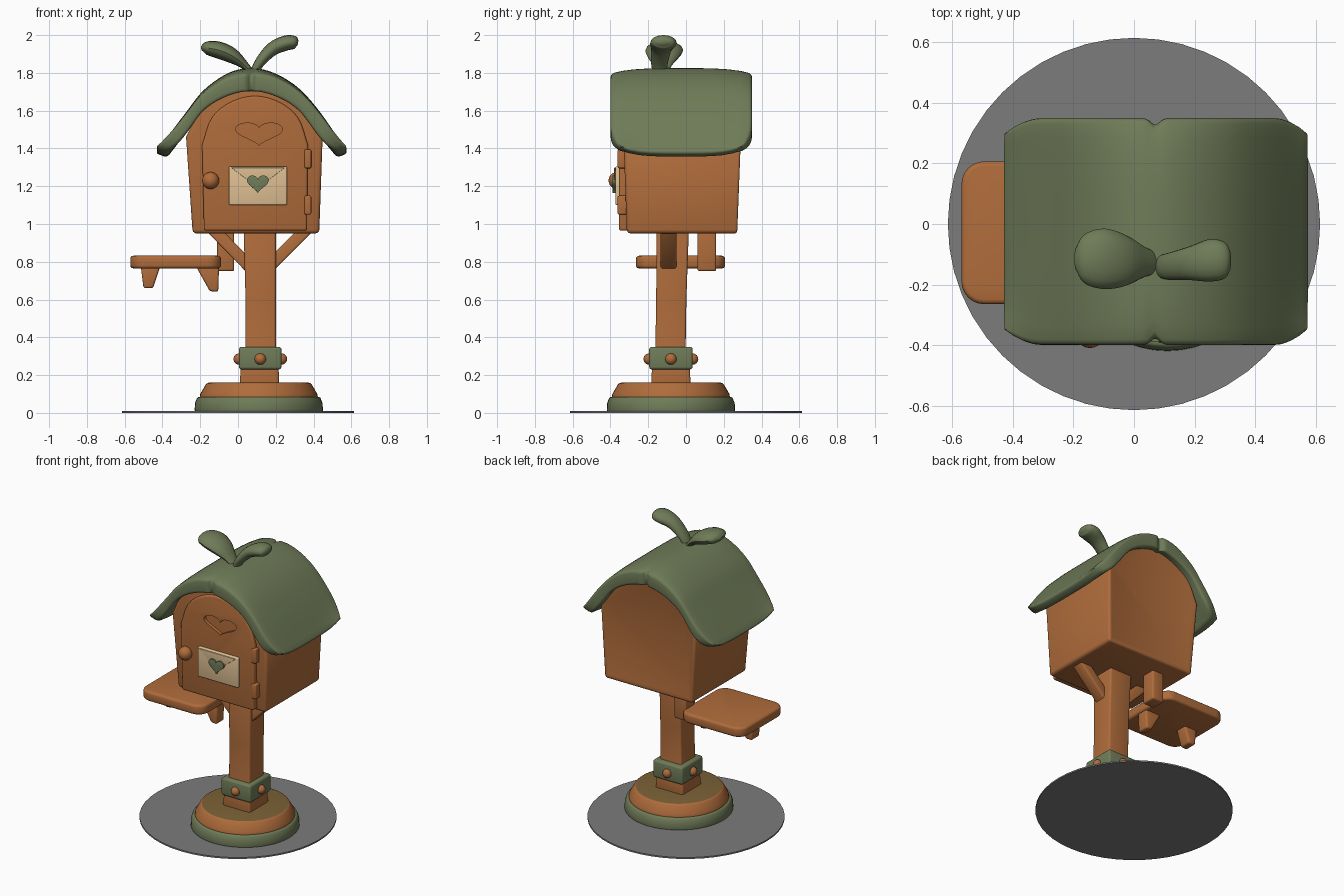
import bpy, bmesh, math
from mathutils import Vector

if "Cube" in bpy.data.objects:
    bpy.data.objects.remove(bpy.data.objects["Cube"])


def material(name, rgb):
    m = bpy.data.materials.new(name)
    m.diffuse_color = (*rgb, 1)
    m.use_nodes = True
    m.node_tree.nodes["Principled BSDF"].inputs["Base Color"].default_value = m.diffuse_color
    return m


ORANGE = material("orange_wood", (0.43, 0.150, 0.044))
GREEN = material("moss_green", (0.160, 0.200, 0.098))
CREAM = material("cream_paper", (0.74, 0.52, 0.29))
GREY = material("grey_stone", (0.20, 0.20, 0.20))
OLIVE = material("olive_brown", (0.20, 0.122, 0.038))


def finish(name, bm, mat, bevel=0.0, segments=3, cutter=None):
    """Turn a bmesh into a bevelled, smooth shaded object."""
    bmesh.ops.recalc_face_normals(bm, faces=bm.faces)
    me = bpy.data.meshes.new(name)
    bm.to_mesh(me)
    bm.free()
    ob = bpy.data.objects.new(name, me)
    bpy.context.collection.objects.link(ob)
    me.materials.append(mat)
    bpy.ops.object.select_all(action='DESELECT')
    ob.select_set(True)
    bpy.context.view_layer.objects.active = ob
    if bevel:
        b = ob.modifiers.new("soft_edges", 'BEVEL')
        b.width, b.segments, b.limit_method = bevel, segments, 'ANGLE'
        b.angle_limit = math.radians(40)
        bpy.ops.object.modifier_apply(modifier=b.name)
    if cutter:
        c = ob.modifiers.new("cut", 'BOOLEAN')
        c.operation, c.object, c.solver = 'DIFFERENCE', cutter, 'EXACT'
        bpy.ops.object.modifier_apply(modifier=c.name)
    bpy.ops.object.shade_smooth_by_angle(angle=math.radians(40))
    return ob


def loft(name, rings, mat, bevel=0.0):
    """Skin a list of equal-length closed rings and cap both ends."""
    bm = bmesh.new()
    vs = [[bm.verts.new(p) for p in r] for r in rings]
    n = len(vs[0])
    for a, b in zip(vs, vs[1:]):
        for i in range(n):
            bm.faces.new((a[i], a[(i + 1) % n], b[(i + 1) % n], b[i]))
    bm.faces.new(vs[0])
    bm.faces.new(vs[-1])
    return finish(name, bm, mat, bevel)


def extrude(name, pts, y0, y1, mat, bevel=0.0, cutter=None, back_inset=0.0):
    """Front-view outline (x, z) pulled from y0 to y1."""
    bm = bmesh.new()
    a = [bm.verts.new((x, y0, z)) for x, z in pts]
    b = [bm.verts.new((x, y1, z)) for x, z in pts]
    n = len(pts)
    for i in range(n):
        bm.faces.new((a[i], a[(i + 1) % n], b[(i + 1) % n], b[i]))
    bm.faces.new(a)
    back = bm.faces.new(b)
    if back_inset:
        bmesh.ops.recalc_face_normals(bm, faces=bm.faces)
        bmesh.ops.inset_region(bm, faces=[back], thickness=back_inset, depth=-0.012)
    return finish(name, bm, mat, bevel, cutter=cutter)


def box(name, lo, hi, mat, bevel=0.012, corner=0.0):
    bm = bmesh.new()
    bmesh.ops.create_cube(bm, size=1)
    for v in bm.verts:
        v.co = [l + (c + 0.5) * (h - l) for c, l, h in zip(v.co, lo, hi)]
    if corner:
        up = [e for e in bm.edges if abs(e.verts[0].co.z - e.verts[1].co.z) > 0.01]
        bmesh.ops.bevel(bm, geom=up, offset=corner, segments=6, profile=0.5, affect='EDGES')
    return finish(name, bm, mat, bevel)


def ball(name, centre, r, mat):
    bm = bmesh.new()
    bmesh.ops.create_uvsphere(bm, u_segments=20, v_segments=12, radius=r)
    bmesh.ops.translate(bm, vec=centre, verts=bm.verts)
    return finish(name, bm, mat)


def spline(pts, n):
    """Catmull-Rom curve through the points, n + 1 samples."""
    p = [Vector(q) for q in pts]
    p = [2 * p[0] - p[1]] + p + [2 * p[-1] - p[-2]]
    out = []
    for k in range(n + 1):
        u = k / n * (len(p) - 3)
        i = min(int(u), len(p) - 4)
        t = u - i
        a, b, c, d = p[i:i + 4]
        out.append(0.5 * (2 * b + (c - a) * t + (2 * a - 5 * b + 4 * c - d) * t * t
                          + (3 * b - a - 3 * c + d) * t ** 3))
    return out


def circle(cx, cy, z, r, n=48):
    return [(cx + r * math.cos(2 * math.pi * i / n), cy + r * math.sin(2 * math.pi * i / n), z)
            for i in range(n)]


def heart(cx, cz, w, h, n=40):
    pts = []
    for i in range(n):
        t = 2 * math.pi * (i + 0.5) / n
        z = 13 * math.cos(t) - 5 * math.cos(2 * t) - 2 * math.cos(3 * t) - math.cos(4 * t)
        pts.append((cx + w / 2 * math.sin(t) ** 3, cz + h * (z + 2.5) / 29))
    return pts


# Ground plate and round plinth
CX, CY = 0.11, -0.08
loft("ground_plate", [circle(0, 0, z, 0.615) for z in (0, 0.01)], GREY)
loft("plinth_ring", [circle(CX, CY, z, r) for z, r in ((0.005, 0.34), (0.05, 0.338), (0.085, 0.325))],
     GREEN, 0.01)
plinth = loft("plinth", [circle(CX, CY, z, r) for z, r in ((0.07, 0.315), (0.10, 0.31), (0.16, 0.275))],
              ORANGE, 0.012)
plinth.data.materials.append(OLIVE)
for f in plinth.data.polygons:
    if f.normal.z > 0.95 and f.center.z > 0.15:
        f.material_index = 1

# Post, band and studs
post = [(0.14, 0.105, 0.113, -0.08), (0.24, 0.10, 0.115, -0.08), (0.35, 0.08, 0.12, -0.082),
        (0.60, 0.08, 0.12, -0.078), (0.97, 0.085, 0.115, -0.07)]
loft("post", [[(x + sx * h, y + sy * h, z) for sx, sy in ((-1, -1), (1, -1), (1, 1), (-1, 1))]
              for z, h, x, y in post], ORANGE, 0.012)
box("post_band", (0.005, -0.195, 0.23), (0.23, 0.035, 0.35), GREEN, 0.014)
for i, (dx, dy) in enumerate(((0, -1), (1, 0), (0, 1), (-1, 0))):
    ball(f"band_stud_{i + 1}", (0.118 + dx * 0.112, CY + dy * 0.115, 0.285), 0.03, ORANGE)

# Struts under the house
extrude("left_strut", [(-0.17, 0.965), (-0.08, 0.965), (0.06, 0.82), (0.06, 0.73)], -0.135, -0.05, ORANGE, 0.01)
extrude("right_strut", [(0.40, 0.965), (0.31, 0.965), (0.17, 0.825), (0.17, 0.735)], -0.135, -0.05, ORANGE, 0.01)

# Side shelf with hanger and feet
box("shelf", (-0.57, -0.265, 0.765), (-0.09, 0.207, 0.832), ORANGE, 0.016, corner=0.075)
box("shelf_hanger", (-0.11, 0.06, 0.75), (-0.02, 0.16, 0.97), ORANGE)
extrude("outer_shelf_foot", [(-0.515, 0.78), (-0.41, 0.78), (-0.45, 0.66), (-0.50, 0.66)], -0.085, 0.0, ORANGE, 0.012)
extrude("inner_shelf_foot", [(-0.225, 0.78), (-0.10, 0.78), (-0.105, 0.64), (-0.15, 0.645)], -0.085, 0.0, ORANGE, 0.012)

# House body with sunken back panel; sides lean outward
arch = spline([(-0.275, 1.46), (-0.18, 1.64), (-0.07, 1.715), (0.07, 1.745),
               (0.22, 1.715), (0.325, 1.63), (0.448, 1.46)], 28)
body = extrude("house_body", [(0.43, 0.95), (-0.24, 0.95)] + [tuple(p) for p in arch],
               -0.32, 0.285, ORANGE, 0.02, back_inset=0.045)
for v in body.data.vertices:
    v.co.y += math.copysign(0.015, v.co.y) * (v.co.z - 1.15) / 0.25 * 0.6

# Arched door with a heart shaped hollow
cut = extrude("heart_cutter", heart(0.112, 1.475, 0.25, 0.12), -0.5, -0.325, ORANGE)
top = spline([(-0.19, 1.42), (-0.14, 1.56), (-0.04, 1.645), (0.09, 1.678),
              (0.22, 1.645), (0.32, 1.56), (0.37, 1.42)], 24)
extrude("door", [(0.365, 0.965), (-0.18, 0.965)] + [tuple(p) for p in top],
        -0.355, -0.30, ORANGE, 0.012, cutter=cut)
bpy.data.objects.remove(cut)
ball("door_knob", (-0.145, -0.365, 1.23), 0.045, ORANGE)
for name, z in (("upper_hinge", 1.345), ("lower_hinge", 1.10)):
    box(name, (0.352, -0.362, z - 0.05), (0.388, -0.31, z + 0.05), ORANGE, 0.008)

# Envelope with flap and heart seal
box("envelope", (-0.048, -0.374, 1.10), (0.26, -0.345, 1.305), CREAM, 0.008)
extrude("envelope_flap", [(-0.035, 1.298), (0.247, 1.298), (0.106, 1.19)], -0.380, -0.372, CREAM, 0.002)
extrude("heart_seal", heart(0.105, 1.21, 0.115, 0.095), -0.390, -0.372, GREEN, 0.004)

# Curved roof: outer and inner arches skinned along y, with rounded corners and ridge notch
N = 40
outer = spline([(-0.438, 1.375), (-0.28, 1.585), (-0.18, 1.71), (-0.05, 1.80), (0.07, 1.825),
                (0.19, 1.80), (0.32, 1.72), (0.44, 1.585), (0.582, 1.375)], N)
inner = spline([(-0.375, 1.352), (-0.27, 1.49), (-0.18, 1.615), (-0.06, 1.695), (0.07, 1.728),
                (0.20, 1.695), (0.32, 1.615), (0.42, 1.48), (0.525, 1.352)], N)
bm = bmesh.new()
rows = []
for j in range(13):
    t = j / 6 - 1
    row = []
    for k in list(range(N + 1)) + list(range(2 * N + 1, N, -1)):
        i = k if k <= N else k - N - 1
        p = outer[i] if k <= N else inner[i]
        s = abs(i / N * 2 - 1)
        c = max(0, (s - 0.8) / 0.2) ** 2
        half = 0.375 - 0.05 * c - (0.03 if i == N // 2 else 0)
        dz = t ** 4 * (0.035 * c - 0.03 * (1 - s))
        row.append(bm.verts.new((p.x, -0.025 + t * half, p.y + dz)))
    rows.append(row)
M = 2 * N + 2
for a, b in zip(rows, rows[1:]):
    for i in range(M):
        bm.faces.new((a[i], a[(i + 1) % M], b[(i + 1) % M], b[i]))
for r in (rows[0], rows[-1]):
    for i in range(N):
        bm.faces.new((r[i], r[i + 1], r[M - 2 - i], r[M - 1 - i]))
finish("roof", bm, GREEN, 0.018)


# Sprout leaves on the ridge: path x, z, half thickness, half width, y
def leaf(name, keys):
    path = spline([Vector(k) for k in keys], 20)
    rings = []
    for i, p in enumerate(path):
        a, b = path[max(i - 1, 0)], path[min(i + 1, 20)]
        d = Vector((b[0] - a[0], b[1] - a[1])).normalized()
        ring = []
        for q in range(16):
            w = 2 * math.pi * q / 16
            h = p[2] * math.sin(w)
            ring.append((p[0] - d.y * h, p[4] + p[3] * math.cos(w), p[1] + d.x * h))
        rings.append(ring)
    return loft(name, rings, GREEN)


leaf("left_leaf", [(0.075, 1.79, 0.02, 0.035, -0.13), (0.035, 1.84, 0.022, 0.05, -0.125),
                   (-0.03, 1.89, 0.04, 0.085, -0.12), (-0.10, 1.92, 0.045, 0.10, -0.115),
                   (-0.165, 1.932, 0.035, 0.08, -0.115), (-0.195, 1.93, 0.01, 0.03, -0.115)])
leaf("right_leaf", [(0.08, 1.79, 0.02, 0.035, -0.14), (0.115, 1.855, 0.027, 0.045, -0.14),
                    (0.18, 1.925, 0.036, 0.055, -0.13), (0.25, 1.957, 0.04, 0.07, -0.12),
                    (0.30, 1.962, 0.034, 0.06, -0.12), (0.318, 1.96, 0.012, 0.03, -0.12)])
